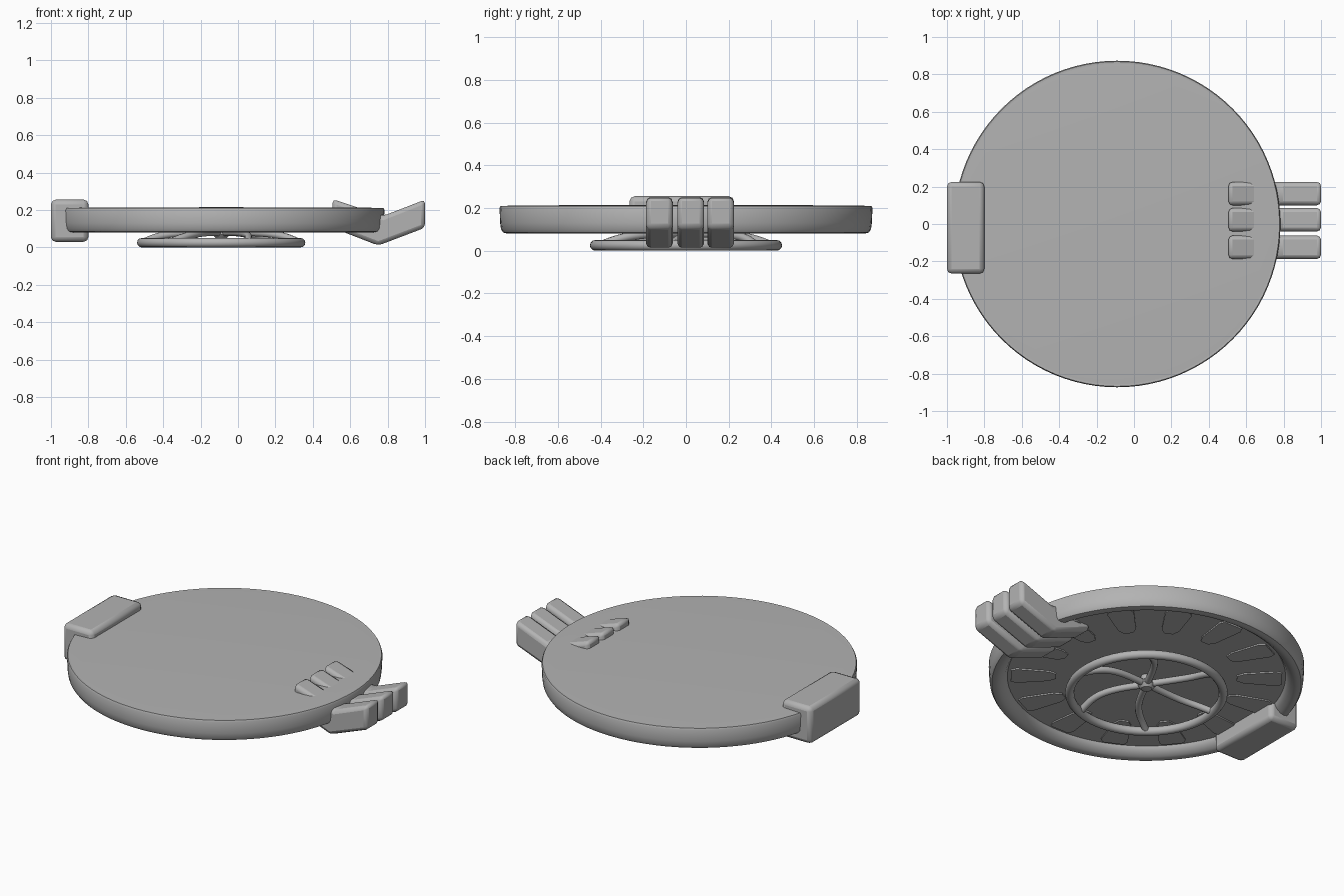
import bpy, bmesh, math
from mathutils import Matrix, Vector

if "Cube" in bpy.data.objects:
    bpy.data.objects.remove(bpy.data.objects["Cube"])

CX = -0.09  # centre of the disc

grey = bpy.data.materials.new("plain grey")
grey.use_nodes = True
grey.diffuse_color = (0.45, 0.45, 0.45, 1)
bsdf = grey.node_tree.nodes["Principled BSDF"]
bsdf.inputs["Base Color"].default_value = grey.diffuse_color
bsdf.inputs["Roughness"].default_value = 0.6


def finish(name, bm, bevel=0.0, angle=35):
    """Turn a bmesh into a shaded object, with an optional rounded edge."""
    bmesh.ops.recalc_face_normals(bm, faces=bm.faces)
    mesh = bpy.data.meshes.new(name)
    bm.to_mesh(mesh)
    bm.free()
    obj = bpy.data.objects.new(name, mesh)
    bpy.context.collection.objects.link(obj)
    mesh.materials.append(grey)
    if bevel:
        mod = obj.modifiers.new("rounded edges", 'BEVEL')
        mod.width = bevel
        mod.segments = 2
    bpy.ops.object.select_all(action='DESELECT')
    obj.select_set(True)
    bpy.context.view_layer.objects.active = obj
    bpy.ops.object.shade_smooth_by_angle(angle=math.radians(angle))
    return obj


def lathe(name, profile, steps=96, closed=False):
    """Spin a list of (radius, height) points about the disc axis."""
    bm = bmesh.new()
    verts = [bm.verts.new((r, 0, z)) for r, z in profile]
    pairs = list(zip(verts, verts[1:]))
    if closed:
        pairs.append((verts[-1], verts[0]))
    edges = [bm.edges.new(p) for p in pairs]
    bmesh.ops.spin(bm, geom=verts + edges, axis=(0, 0, 1), cent=(0, 0, 0),
                   angle=math.tau, steps=steps, use_duplicate=False)
    bmesh.ops.remove_doubles(bm, verts=bm.verts, dist=0.0001)
    bmesh.ops.translate(bm, verts=bm.verts, vec=(CX, 0, 0))
    return finish(name, bm)


def prism(name, outline, offset, bevel=0.0, matrix=Matrix()):
    """Extrude a flat outline by an offset vector."""
    bm = bmesh.new()
    face = bm.faces.new([bm.verts.new(p) for p in outline])
    new = bmesh.ops.extrude_face_region(bm, geom=[face], use_keep_orig=True)
    bmesh.ops.translate(bm, vec=offset,
                        verts=[g for g in new["geom"] if isinstance(g, bmesh.types.BMVert)])
    bm.transform(matrix)
    return finish(name, bm, bevel)


# Rounded outer rim and the thin plate that fills it
lathe("outer_rim", [(0.77, 0.205), (0.77, 0.13), (0.785, 0.105), (0.81, 0.086),
                    (0.835, 0.08), (0.856, 0.085), (0.866, 0.1), (0.87, 0.13),
                    (0.873, 0.2), (0.868, 0.21)], closed=True)
lathe("plate", [(0, 0.13), (0.8, 0.13), (0.868, 0.209), (0.8, 0.212), (0, 0.215)])

# Thin radial ribs under the plate
RIBS = 14
rib = [(0.5, -0.025), (0.54, -0.05), (0.72, -0.075), (0.75, -0.06),
       (0.75, 0.06), (0.72, 0.075), (0.54, 0.05), (0.5, 0.025)]
for i in range(RIBS):
    turn = Matrix.Translation((CX, 0, 0)) @ Matrix.Rotation(math.tau * (i + 0.5) / RIBS, 4, 'Z')
    prism(f"plate_rib_{i + 1}", [(x, y, 0.122) for x, y in rib], (0, 0, 0.02), matrix=turn)

# Hand wheel below: ring, hub, axle and curved spokes
TUBE = 0.025
ring = [(0.425 + TUBE * math.cos(a), TUBE + TUBE * math.sin(a))
        for a in (math.tau * k / 12 for k in range(12))]
lathe("wheel_ring", ring, steps=72, closed=True)
lathe("wheel_hub", [(0, 0.045), (0.03, 0.05), (0.048, 0.07), (0.045, 0.09),
                    (0.03, 0.1), (0.03, 0.14)], steps=24)

SPOKES = 6
for i in range(SPOKES):
    curve = bpy.data.curves.new(f"wheel_spoke_{i + 1}", 'CURVE')
    curve.dimensions = '3D'
    curve.bevel_depth = 0.02
    curve.bevel_resolution = 3
    curve.use_fill_caps = True
    spline = curve.splines.new('NURBS')
    path = [(0.02, 0.08, 10), (0.14, 0.082, 14), (0.28, 0.075, 12),
            (0.36, 0.055, 4), (0.425, TUBE, 0)]
    spline.points.add(len(path) - 1)
    for point, (r, z, swirl) in zip(spline.points, path):
        a = math.radians(50 + swirl) + math.tau * i / SPOKES
        point.co = (CX + r * math.cos(a), r * math.sin(a), z, 1)
    spline.use_endpoint_u = True
    spline.order_u = 4
    spline.resolution_u = 6
    curve.materials.append(grey)
    spoke = bpy.data.objects.new(curve.name, curve)
    bpy.context.collection.objects.link(spoke)

# Grip block on the right edge
block = [(-1, 0.03), (-0.8, 0.03), (-0.8, 0.255), (-1, 0.255)]
prism("grip_block", [(x, -0.265, z) for x, z in block], (0, 0.49, 0), bevel=0.025)

# Three bent claws hooked through the left edge
claw = [(0.75, 0.01), (1.0, 0.105), (1.0, 0.255), (0.775, 0.168), (0.505, 0.258), (0.505, 0.105)]
for i, y in enumerate((-0.187, -0.04, 0.1)):
    prism(f"claw_{i + 1}", [(x, y, z) for x, z in claw], (0, 0.125, 0), bevel=0.022)
